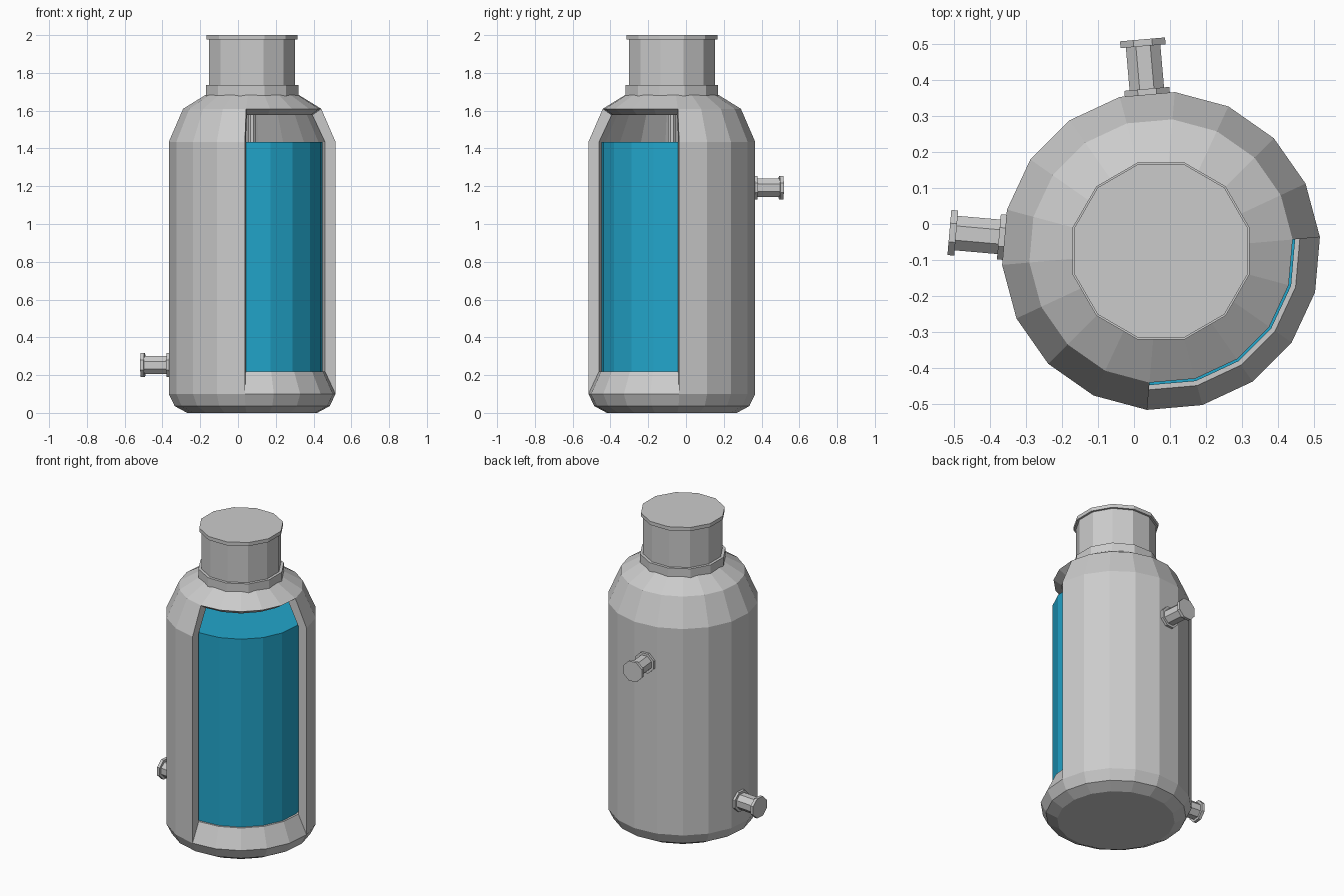
import bpy, bmesh
from math import radians, cos, sin
from mathutils import Vector

if "Cube" in bpy.data.objects:
    bpy.data.objects.remove(bpy.data.objects["Cube"])

CX, CY = 0.075, -0.075      # vessel axis
SIDES, START = 18, 5        # facets and first vertex angle


def finish(bm, name, mat=None):
    bmesh.ops.recalc_face_normals(bm, faces=bm.faces)
    me = bpy.data.meshes.new(name)
    bm.to_mesh(me)
    bm.free()
    ob = bpy.data.objects.new(name, me)
    bpy.context.collection.objects.link(ob)
    if mat:
        me.materials.append(mat)
    return ob


def rings(bm, profile, origin, axis, u, v, n, start):
    """Vertex rings for (radius, distance along axis) points."""
    out = []
    for r, h in profile:
        ring = []
        for k in range(n):
            a = radians(start + 360 / n * k)
            ring.append(bm.verts.new(origin + axis * h + (u * cos(a) + v * sin(a)) * r))
        out.append(ring)
    return out


def skin(bm, rows, skip=lambda i, k: False):
    n = len(rows[0])
    for i in range(len(rows) - 1):
        for k in range(n):
            if not skip(i, k):
                j = (k + 1) % n
                bm.faces.new((rows[i][k], rows[i][j], rows[i + 1][j], rows[i + 1][k]))
    bm.faces.new(rows[0])
    bm.faces.new(rows[-1])


def lathe(name, profile, origin, axis, u, n, start, mat=None):
    bm = bmesh.new()
    skin(bm, rings(bm, profile, origin, axis, u, axis.cross(u), n, start))
    return finish(bm, name, mat)


X, Y, Z = Vector((1, 0, 0)), Vector((0, 1, 0)), Vector((0, 0, 1))
C = Vector((CX, CY, 0))

# Thick outer shell with a five-facet cutaway window
outer = [(0.345, 0), (0.412, 0.036), (0.443, 0.1), (0.443, 1.435), (0.367, 1.61), (0.245, 1.685)]
inner = [(0.387, 0.22), (0.387, 1.435), (0.32, 1.577), (0.22, 1.63)]
bm = bmesh.new()
O = rings(bm, outer, C, Z, X, Y, SIDES, START)
I = rings(bm, inner, C, Z, X, Y, SIDES, START)
first, last = 13, 17
skin(bm, O, lambda i, k: i in (2, 3) and k >= first)
skin(bm, I, lambda i, k: i in (0, 1) and k >= first)
for k in range(first, last + 1):            # sill and header of the window
    j = (k + 1) % SIDES
    bm.faces.new((O[2][k], O[2][j], I[0][j], I[0][k]))
    bm.faces.new((O[4][k], O[4][j], I[2][j], I[2][k]))
for k in (first, (last + 1) % SIDES):       # side jambs of the window
    for i in (0, 1):
        bm.faces.new((O[2 + i][k], O[3 + i][k], I[1 + i][k], I[i][k]))
finish(bm, "tank_shell")

# Blue contents seen through the window
blue = bpy.data.materials.new("blue_liquid")
blue.diffuse_color = (0.016, 0.38, 0.6, 1)
blue.use_nodes = True
blue.node_tree.nodes["Principled BSDF"].inputs["Base Color"].default_value = blue.diffuse_color
lathe("liquid", [(0.374, 0.215), (0.374, 1.435)], C, Z, X, SIDES, START, blue)

# Central shaft
lathe("shaft", [(0.021, 1.3), (0.021, 1.65)], C, Z, X, 8, 22.5)

# Neck with lower and upper flanges
lathe("neck", [(0.254, 1.67), (0.254, 1.735), (0.236, 1.735), (0.236, 1.977),
               (0.249, 1.977), (0.249, 2.0)], C, Z, X, 12, 15)

# Flanged side nozzles
nozzle = [(0.068, 0.41), (0.068, 0.452), (0.052, 0.452), (0.052, 0.571), (0.068, 0.571), (0.068, 0.59)]
for name, ang, z in (("lower_nozzle", 175, 0.253), ("upper_nozzle", 95, 1.192)):
    d = Vector((cos(radians(ang)), sin(radians(ang)), 0))
    lathe(name, nozzle, C + Z * z, d, Z, 8, 22.5)
